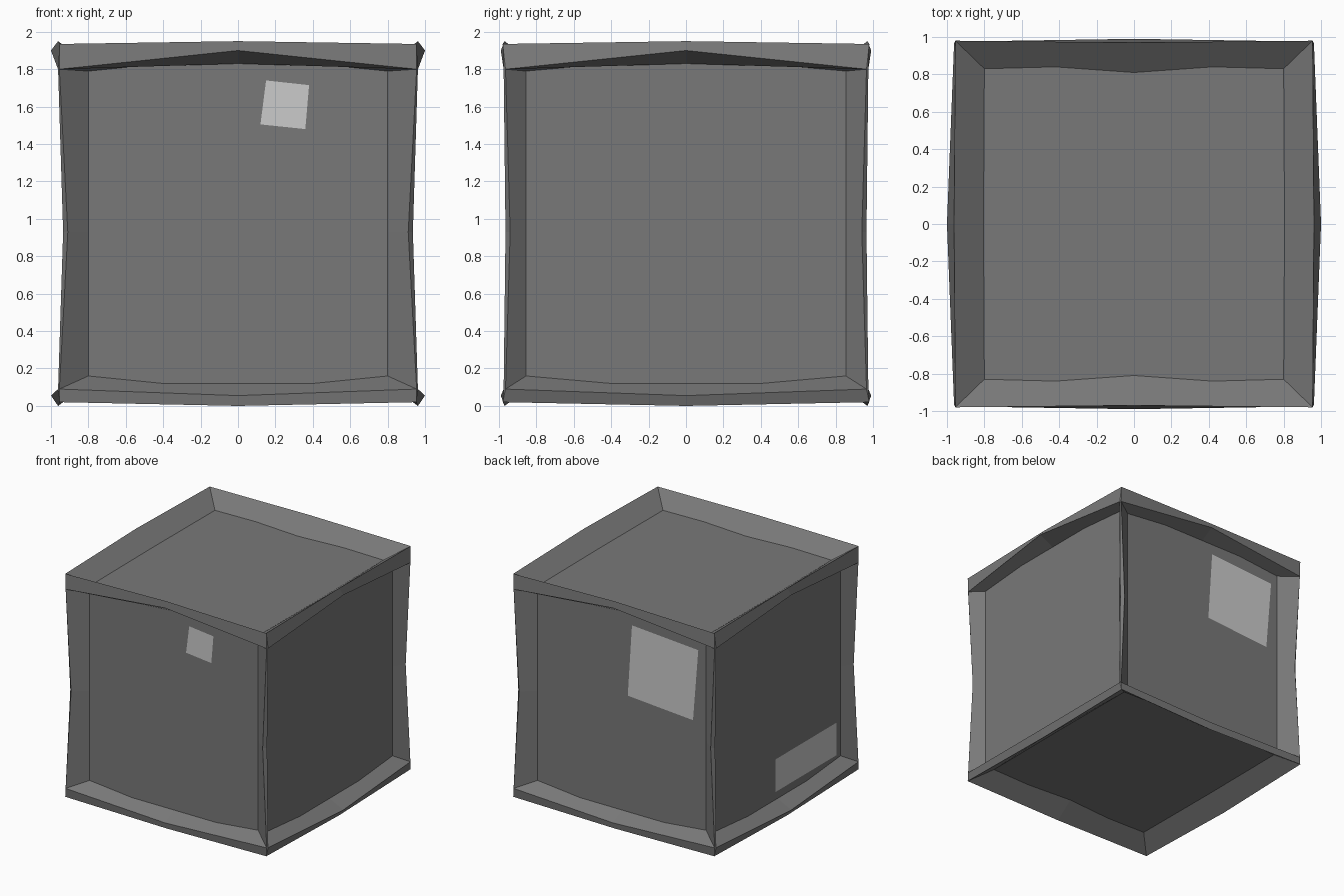
import bpy, bmesh
from mathutils import Vector

if "Cube" in bpy.data.objects:
    bpy.data.objects.remove(bpy.data.objects["Cube"])


def material(name, v):
    m = bpy.data.materials.new(name)
    m.diffuse_color = (v, v, v, 1)
    m.use_nodes = True
    m.node_tree.nodes["Principled BSDF"].inputs["Base Color"].default_value = m.diffuse_color
    return m


def make_object(name, bm, mat):
    me = bpy.data.meshes.new(name)
    bm.to_mesh(me)
    bm.free()
    me.materials.append(mat)
    ob = bpy.data.objects.new(name, me)
    bpy.context.collection.objects.link(ob)
    return ob


dark = material("dark_grey", 0.19)
light = material("light_grey", 0.65)

# Inner box: its faces are the recessed panels
X, Y, Z0, Z1 = 0.87, 0.87, 0.12, 1.83
bm = bmesh.new()
bmesh.ops.create_cube(bm, size=1)
for v in bm.verts:
    v.co = (v.co.x * 2 * X, v.co.y * 2 * Y, Z0 if v.co.z < 0 else Z1)
make_object("panel_box", bm, dark)

# Warped frame: one quarter (right front corner), mirrored twice
bm = bmesh.new()


def face(*pts):
    bm.faces.new([bm.verts.new(p) for p in pts])


ZM = 0.93
V1, V2 = (0.91, -0.965, ZM), (0.935, -0.94, ZM)     # waist of the upright
P1, P2 = (0.8, -Y, ZM), (X, -0.855, ZM)
# rim end / mid, lip end / mid, panel edge end / mid
levels = ((1.935, 1.95, 1.80, 1.90, 1.79, Z1),
          (0.02, 0.0, 0.09, 0.055, 0.16, Z0))
for ae, am, be, bmid, de, dm in levels:
    A = (0.955, -0.98, ae)
    Bf, Bs = (0.955, -0.975, be), (0.962, -0.965, be)
    Df, Ds, C = (0.8, -Y, de), (X, -0.855, de), (0.8, -0.83, dm)
    # front rail half
    A0, B0 = (0, -0.97, am), (0, -0.99, bmid)
    face(A0, A, Bf, B0)
    face(B0, Bf, Df, (0.4, -Y, dm), (0, -Y, dm))
    face(A0, A, C, (0.42, -0.84, dm), (0, -0.81, dm))
    # side rail half
    A0, B0 = (0.962, 0, am), (1.0, 0, bmid)
    face(A0, A, Bs, B0)
    face(B0, Bs, Ds, (X, -0.4, dm), (X, 0, dm))
    face(A0, A, C, (0.805, 0, dm))
    # corner tip and upright half
    face(A, Bf, Bs)
    face(Bf, Bs, V2, V1)
    face(Bf, V1, P1, Df)
    face(Bs, V2, P2, Ds)
bmesh.ops.remove_doubles(bm, verts=bm.verts, dist=0.0005)
bmesh.ops.recalc_face_normals(bm, faces=bm.faces)
bm.faces.ensure_lookup_table()
if bm.faces[0].normal.y > 0:
    bmesh.ops.reverse_faces(bm, faces=bm.faces)
frame = make_object("edge_frame", bm, dark)
mod = frame.modifiers.new("mirror", "MIRROR")
mod.use_axis = (True, True, False)


# Light patches lying on the panels
def patch(name, pts, outward):
    b = bmesh.new()
    f = b.faces.new([b.verts.new(p) for p in pts])
    f.normal_update()
    if f.normal.dot(Vector(outward)) < 0:
        f.normal_flip()
    make_object(name, b, light)


E = 0.006
patch("front_patch", [(x, -Y - E, z) for x, z in
      ((0.15, 1.74), (0.38, 1.715), (0.36, 1.48), (0.12, 1.505))], (0, -1, 0))
patch("back_patch", [(x, Y + E, z) for x, z in
      ((-0.10, 1.735), (-0.73, 1.69), (-0.68, 1.075), (-0.06, 1.12))], (0, 1, 0))
patch("left_patch", [(-X - E, y, z) for y, z in
      ((0.04, 0.47), (-0.79, 0.47), (-0.79, 0.19), (0.04, 0.19))], (-1, 0, 0))
